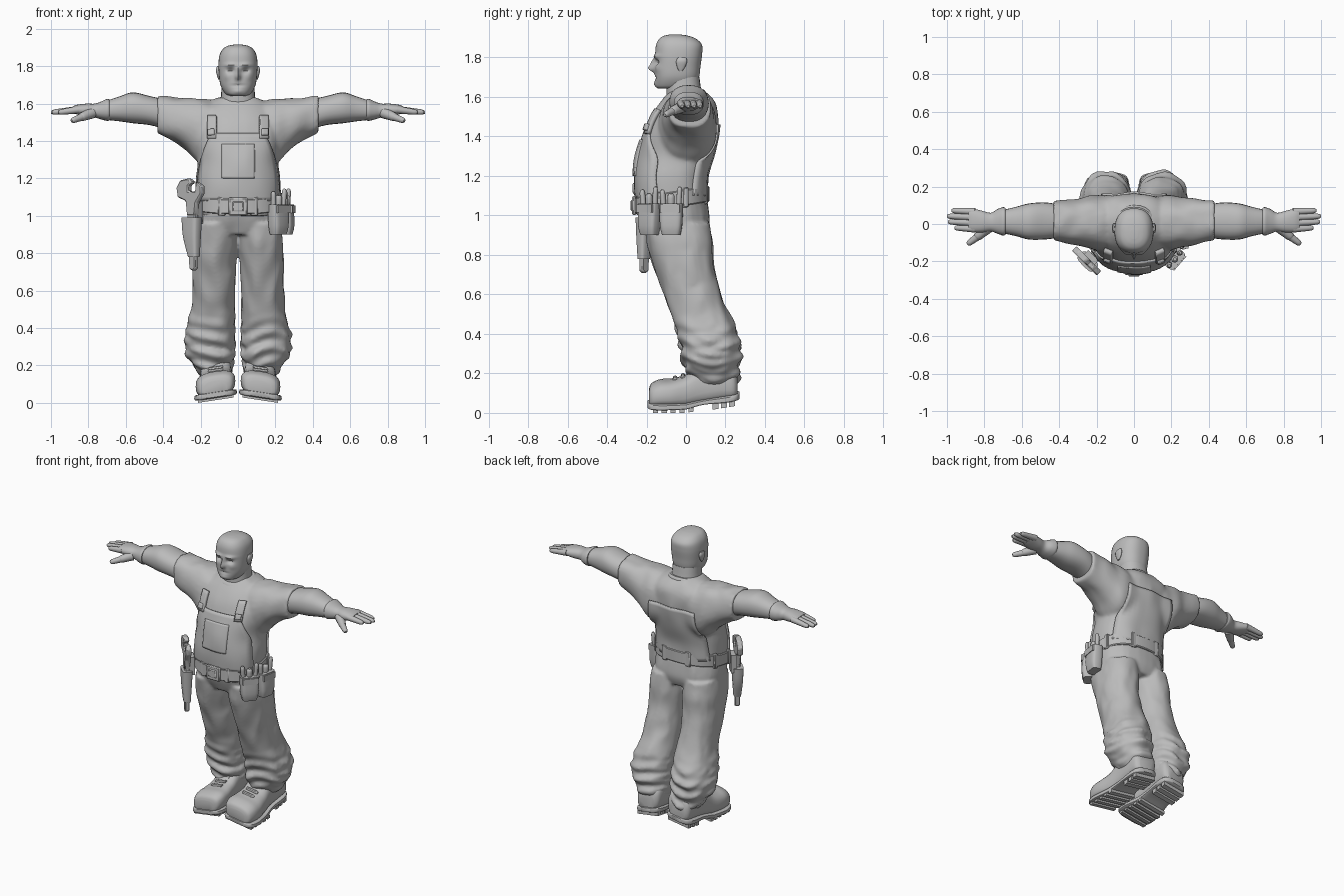
import bpy, bmesh, math
from math import sin, cos, pi, exp
from mathutils import Vector, Matrix, noise
from mathutils.bvhtree import BVHTree

if "Cube" in bpy.data.objects:
    bpy.data.objects.remove(bpy.data.objects["Cube"])

grey = bpy.data.materials.new("plain grey")
grey.use_nodes = True
tone = (.5, .5, .5, 1)
grey.diffuse_color = tone
grey.node_tree.nodes["Principled BSDF"].inputs["Base Color"].default_value = tone


def signed_pow(value, power):
    return math.copysign(abs(value) ** power, value)


def spline(rows, steps):
    """Smoothly fill in extra stations between the given ones."""
    rows = [Vector(r) for r in rows]
    out = []
    for i in range(len(rows) - 1):
        a, b = rows[max(i - 1, 0)], rows[i]
        c, d = rows[i + 1], rows[min(i + 2, len(rows) - 1)]
        for k in range(steps):
            t = k / steps
            out.append((b * 2 + (c - a) * t + (a * 2 - b * 5 + c * 4 - d) * t * t
                        + (b * 3 - a - c * 3 + d) * t ** 3) / 2)
    return out + [rows[-1]]


def loft(bm, axis, rows, steps=4, sides=24, round_=2.3, flip=1):
    """Rows are (position on axis, low and high on the second axis, low and high on the third)."""
    rings = []
    for t, u0, u1, v0, v1 in spline(rows, steps):
        ring = []
        for i in range(sides):
            a = 2 * pi * i / sides
            u = (u0 + u1) / 2 + (u1 - u0) / 2 * signed_pow(cos(a), 2 / round_)
            v = (v0 + v1) / 2 + (v1 - v0) / 2 * signed_pow(sin(a), 2 / round_)
            x, y, z = {"x": (t, u, v), "y": (u, t, v), "z": (u, v, t)}[axis]
            ring.append(bm.verts.new((x * flip, y, z)))
        rings.append(ring)
    for low, high in zip(rings, rings[1:]):
        for i in range(sides):
            j = (i + 1) % sides
            bm.faces.new((low[i], low[j], high[j], high[i]))
    bm.faces.new(rings[0][::-1])
    bm.faces.new(rings[-1])


def tube(bm, start, end, r0, r1, sides=12):
    """Tapered rod with a domed tip."""
    start, end = Vector(start), Vector(end)
    turn = (end - start).to_track_quat("Z", "Y").to_matrix().to_4x4()
    part = bmesh.new()
    n = (end - start).length
    loft(part, "z", [(h * n, -r, r, -r, r) for h, r in
                     ((0, r0), (.5, (r0 + r1) / 2), (.88, r1), (1, r1 * .5))], 3, sides, 2)
    part.transform(Matrix.Translation(start) @ turn)
    mesh = bpy.data.meshes.new("rod")
    part.to_mesh(mesh)
    bm.from_mesh(mesh)
    bpy.data.meshes.remove(mesh)


def box(bm, centre, size):
    bmesh.ops.create_cube(bm, matrix=Matrix.Translation(centre) @ Matrix.Diagonal((*size, 1)))


def finish(name, bm, warp=None, mirror=False, voxel=0, bevel=0, place=None):
    bmesh.ops.recalc_face_normals(bm, faces=bm.faces)
    if warp:
        for v in bm.verts:
            v.co += Vector(warp(v.co))
    mesh = bpy.data.meshes.new(name)
    bm.to_mesh(mesh)
    mesh.materials.append(grey)
    ob = bpy.data.objects.new(name, mesh)
    bpy.context.collection.objects.link(ob)
    if place:
        ob.matrix_world = place
    bpy.ops.object.select_all(action="DESELECT")
    ob.select_set(True)
    bpy.context.view_layer.objects.active = ob
    bpy.ops.object.shade_smooth_by_angle(angle=math.radians(40))
    if mirror:
        ob.modifiers.new("Mirror", "MIRROR")
    if bevel:
        mod = ob.modifiers.new("Bevel", "BEVEL")
        mod.width = bevel
    if voxel:
        mod = ob.modifiers.new("Blend", "REMESH")
        mod.mode, mod.voxel_size, mod.use_smooth_shade = "VOXEL", voxel, True
        mod = ob.modifiers.new("Soften", "SMOOTH")
        mod.iterations = 4
    return ob


def creases(co, size):
    return noise.noise(Vector((co.x * 12, co.y * 12, co.z * 6))) * size


# Shirt: trunk and short sleeves blended into one skin
bm = bmesh.new()
loft(bm, "z", [(1, -.22, .22, -.24, .1), (1.1, -.226, .226, -.25, .105), (1.2, -.226, .226, -.253, .11),
               (1.3, -.215, .215, -.242, .135), (1.4, -.235, .235, -.215, .155), (1.49, -.24, .24, -.183, .163),
               (1.56, -.21, .21, -.14, .155), (1.61, -.15, .15, -.1, .12), (1.635, -.1, .1, -.08, .08)], 6, 40)
for s in (1, -1):
    loft(bm, "x", [(.08, -.14, .15, 1.3, 1.6), (.19, -.14, .155, 1.27, 1.625), (.27, -.12, .145, 1.345, 1.63),
                   (.35, -.105, .13, 1.4, 1.635), (.43, -.09, .125, 1.44, 1.645)], 5, 28, flip=s)
shirt = finish("shirt", bm, lambda c: (0, creases(c, .012), creases(c, .012)), voxel=.011)

# Trousers: hips and legs with bunched cuffs
bm = bmesh.new()
loft(bm, "z", [(.9, -.2, .2, -.19, .1), (.97, -.228, .228, -.225, .12), (1.08, -.226, .226, -.245, .108)], 5, 36)
for s in (1, -1):
    loft(bm, "z", [(.14, .035, .19, .04, .25), (.19, .02, .225, .015, .265), (.25, .008, .262, -.02, .272),
                   (.32, .006, .278, -.03, .275), (.42, .01, .265, -.05, .255), (.55, .014, .242, -.095, .195),
                   (.73, .008, .24, -.155, .14), (.86, .002, .238, -.198, .135), (.96, .004, .225, -.215, .12)],
         10, 36, flip=s)


def bunch(c):
    low = max(0, min(1, (.48 - c.z) / .15))
    side = math.atan2(c.y - .12, abs(c.x) - .13)
    fold = low * .013 * sin(c.z * 75 + 2 * sin(side * 2 + c.x * 5)) + creases(c, .02)
    return math.copysign(fold * cos(side), c.x), fold * sin(side), 0


finish("trousers", bm, bunch, voxel=.01)

# Panels draped over the shirt: bib, back piece, straps, pockets
bpy.context.view_layer.update()
skin = BVHTree.FromObject(shirt, bpy.context.evaluated_depsgraph_get())


def panel(name, low, high, width, side=-1, centre=0, thick=.012, cells=16):
    bm = bmesh.new()
    grid = []
    for i in range(cells + 1):
        z = low + (high - low) * i / cells
        row = []
        for j in range(cells + 1):
            x = centre + width(i / cells) * (2 * j / cells - 1)
            hit = skin.ray_cast(Vector((x, side, z)), Vector((0, -side, 0)))[0]
            if hit is None:
                hit = skin.find_nearest(Vector((x, 0, z)))[0]
            row.append(bm.verts.new(hit))
        grid.append(row)
    for a, b in zip(grid, grid[1:]):
        for j in range(cells):
            bm.faces.new((a[j], a[j + 1], b[j + 1], b[j]))
    ob = finish(name, bm)
    for f in ob.data.polygons:
        if f.normal.y * side < 0:
            f.flip()
    mod = ob.modifiers.new("Cloth", "SOLIDIFY")
    mod.thickness, mod.offset = thick, .7


panel("bib", 1.08, 1.44, lambda t: .215 - .075 * t ** 2.5)
panel("bib_pocket", 1.2, 1.38, lambda t: .085, thick=.02)
panel("back_piece", 1.1, 1.46, lambda t: .2 - .03 * t, 1)
for s, label in ((1, "left"), (-1, "right")):
    panel(label + "_strap", 1.41, 1.53, lambda t: .022, -1, s * .135, .024, 6)
    panel(label + "_strap_button", 1.425, 1.455, lambda t: .016, -1, s * .135, .04, 4)

# Belt, sloping up to the back, with loops and buckle
bm = bmesh.new()
loft(bm, "z", [(1.025, -.236, .236, -.262, .118), (1.105, -.236, .236, -.262, .118)], 1, 40)
for i in range(8):
    a = pi / 8 + i * pi / 4
    box(bm, (.228 * cos(a), -.07 + .18 * sin(a), 1.065), (.04, .03, .1))
slope = lambda c: (0, 0, .16 * (c.y + .16))
finish("belt", bm, slope, bevel=.005)
bm = bmesh.new()
box(bm, (0, -.262, 1.05), (.1, .022, .095))
box(bm, (0, -.275, 1.05), (.06, .012, .055))
finish("buckle", bm, bevel=.006)

# Neck and collar
bm = bmesh.new()
loft(bm, "z", [(1.55, -.11, .11, -.1, .1), (1.62, -.093, .093, -.1, .08), (1.7, -.088, .088, -.1, .068)])
finish("neck", bm)
bm = bmesh.new()
loft(bm, "z", [(1.57, -.125, .125, -.13, .11), (1.61, -.115, .115, -.115, .1), (1.625, -.1, .1, -.1, .09)])
finish("collar", bm, lambda c: (0, 0, .15 * c.y))

# Head, with the face pushed in and out by soft bumps: x, z, spread x, spread z, depth
bumps = [(0, 1.745, .012, .018, -.034), (0, 1.775, .01, .02, -.018), (.042, 1.806, .03, .01, -.012),
         (.04, 1.776, .018, .011, .02), (.06, 1.745, .02, .02, -.006), (0, 1.697, .03, .005, .008),
         (0, 1.665, .026, .014, -.008)]


def face(c):
    if c.y > -.03:
        return 0, 0, 0
    return 0, sum(d * exp(-((abs(c.x) - x) / sx) ** 2 - ((c.z - z) / sz) ** 2)
                  for x, z, sx, sz, d in bumps), 0


bm = bmesh.new()
loft(bm, "z", [(1.642, -.045, .045, -.14, .02), (1.655, -.07, .07, -.152, .045), (1.7, -.094, .094, -.157, .066),
               (1.76, -.102, .102, -.157, .074), (1.82, -.104, .104, -.156, .082), (1.865, -.097, .097, -.151, .08),
               (1.895, -.078, .078, -.135, .05), (1.91, -.052, .052, -.11, .01), (1.916, -.02, .02, -.08, -.03)],
     8, 72, 2.4)
finish("head", bm, face)
bm = bmesh.new()
loft(bm, "z", [(1.73, .098, .106, -.035, -.02), (1.75, .094, .112, -.045, -.005),
               (1.78, .094, .118, -.05, .006), (1.8, .098, .112, -.04, 0)], 4, 16)
finish("ears", bm, mirror=True)

# Forearms, gloves, fingers and thumbs
bm = bmesh.new()
loft(bm, "x", [(.38, -.07, .1, 1.46, 1.62), (.47, -.082, .115, 1.485, 1.64), (.56, -.083, .11, 1.495, 1.66),
               (.63, -.065, .092, 1.505, 1.64), (.72, -.045, .07, 1.515, 1.61)])
finish("arms", bm, mirror=True)
bm = bmesh.new()
loft(bm, "x", [(.688, -.058, .086, 1.51, 1.622), (.7, -.062, .09, 1.508, 1.626), (.73, -.052, .08, 1.515, 1.612),
               (.765, -.04, .06, 1.525, 1.6), (.81, -.045, .07, 1.53, 1.6), (.86, -.043, .082, 1.542, 1.594),
               (.885, -.035, .078, 1.55, 1.585)])
for y, tip in ((-.026, .96), (.006, .995), (.036, 1), (.066, .975)):
    tube(bm, (.85, y, 1.568), (tip, y + .006, 1.553), .02, .014)
tube(bm, (.78, -.02, 1.55), (.845, -.075, 1.525), .03, .022)
tube(bm, (.825, -.06, 1.532), (.89, -.108, 1.508), .021, .015)
finish("gloves", bm, mirror=True)

# Boots, rolled slightly outward with raised heels
tilt = lambda c: (0, 0, .16 * max(0, c.y) + .15 * (.23 - c.x))
bm = bmesh.new()
loft(bm, "y", [(-.188, .06, .18, .03, .1), (-.175, .03, .21, .02, .13), (-.13, .015, .225, .02, .15),
               (-.07, .018, .224, .02, .155), (0, .03, .21, .02, .175), (.08, .035, .2, .02, .22),
               (.18, .03, .2, .02, .22), (.24, .035, .195, .02, .18), (.262, .06, .17, .03, .12)], 4, 24, 2.8)
finish("boots", bm, tilt, mirror=True)
bm = bmesh.new()
loft(bm, "y", [(-.194, .06, .18, .015, .04), (-.175, .022, .218, .01, .042), (-.11, .006, .234, .01, .042),
               (0, .022, .218, .012, .044), (.09, .03, .204, .02, .046), (.2, .024, .206, .012, .046),
               (.255, .04, .19, .012, .046), (.272, .08, .15, .015, .042)], 4, 24, 6)
for i in range(5):
    box(bm, (.12, -.155 + i * .045, .008), (.19, .026, .02))
for i in range(3):
    box(bm, (.115, .15 + i * .042, .004), (.155, .03, .03))
finish("soles", bm, tilt, mirror=True)
bm = bmesh.new()
for i in range(3):
    y = -.055 + i * .04
    tube(bm, (.08, y, .155 + i * .012), (.16, y, .155 + i * .012), .012, .012, 8)
finish("laces", bm, tilt, mirror=True)

# Wrench in a holster on the right hip, turned to face outward
hip = Matrix.Translation((-.25, -.2, 0)) @ Matrix.Rotation(-pi / 4, 4, "Z")


def plate(bm, outline, thick):
    rim = [bm.verts.new((u, -thick / 2, z)) for u, z in outline]
    out = bmesh.ops.extrude_face_region(bm, geom=[bm.faces.new(rim)])["geom"]
    bmesh.ops.translate(bm, vec=(0, thick, 0), verts=[g for g in out if isinstance(g, bmesh.types.BMVert)])


bm = bmesh.new()
plate(bm, [(-.02, 1), (-.03, 1.08), (-.09, 1.1), (-.1, 1.15), (-.07, 1.19), (-.01, 1.2), (.02, 1.18), (-.01, 1.16),
           (-.01, 1.13), (.04, 1.13), (.05, 1.18), (.09, 1.16), (.09, 1.12), (.05, 1.07), (.04, 1)], .035)
plate(bm, [(-.005, .72), (-.02, 1.02), (.04, 1.02), (.042, .72), (.02, .705)], .03)
finish("wrench", bm, bevel=.006, place=hip)
bm = bmesh.new()
loft(bm, "z", [(.78, -.01, .05, -.022, .022), (.89, -.045, .055, -.03, .03), (.99, -.055, .06, -.032, .035)], 3, 20, 4)
box(bm, (0, .03, 1.02), (.08, .035, .12))
finish("holster", bm, place=hip)

# Tool pouches on the left hip
for label, x, y, turn in (("front", .215, -.185, .85), ("side", .258, -.075, 1.4)):
    spot = Matrix.Translation((x, y, 0)) @ Matrix.Rotation(turn, 4, "Z")
    bm = bmesh.new()
    loft(bm, "z", [(.9, -.045, .045, -.03, .03), (.95, -.055, .055, -.04, .035), (1.06, -.06, .06, -.036, .036)],
         3, 24, 4)
    box(bm, (0, -.036, 1.035), (.1, .012, .04))
    finish(label + "_pouch", bm, place=spot)
    bm = bmesh.new()
    for u, top, r in ((-.035, 1.13, .014), (0, 1.11, .018), (.035, 1.145, .013)):
        tube(bm, (u, 0, 1), (u * 1.3, -.005, top), r, r)
    finish(label + "_pouch_tools", bm, place=spot)
